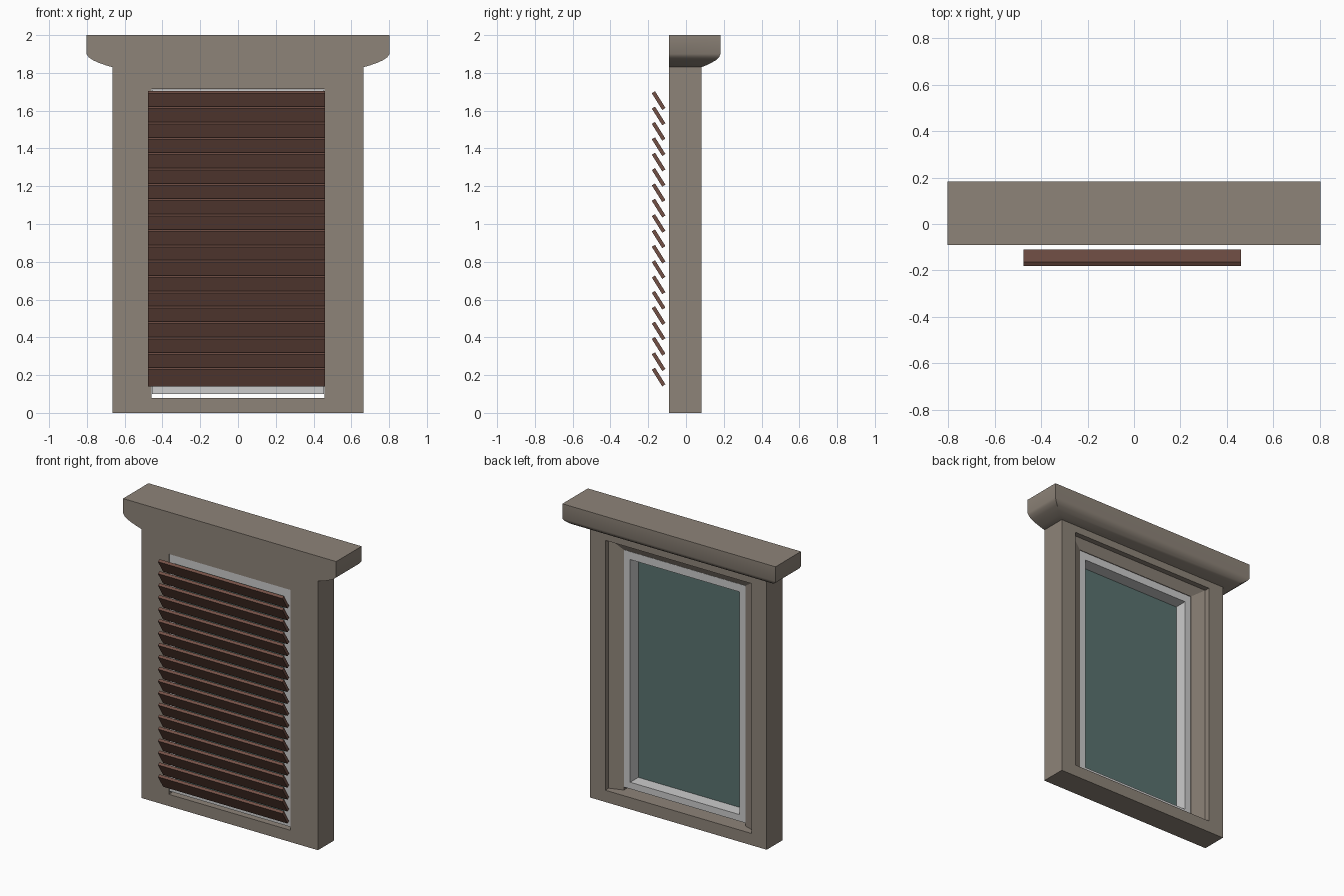
import bpy, bmesh, math
from mathutils import Matrix

if "Cube" in bpy.data.objects:
    bpy.data.objects.remove(bpy.data.objects["Cube"])


def material(name, rgb):
    m = bpy.data.materials.new(name)
    m.diffuse_color = (*rgb, 1)
    m.use_nodes = True
    m.node_tree.nodes["Principled BSDF"].inputs["Base Color"].default_value = m.diffuse_color
    return m


STONE = material("stone", (0.27, 0.23, 0.19))
WOOD = material("brown_wood", (0.17, 0.08, 0.06))
GLASS = material("tinted_glass", (0.10, 0.17, 0.16))


def finish(name, bm, mat=None):
    bmesh.ops.recalc_face_normals(bm, faces=bm.faces[:])
    me = bpy.data.meshes.new(name)
    bm.to_mesh(me)
    bm.free()
    ob = bpy.data.objects.new(name, me)
    bpy.context.collection.objects.link(ob)
    if mat:
        me.materials.append(mat)
    return ob


def loft(name, rings, closed, mat=None):
    """Bridge four-cornered rings; close into a frame or cap the ends."""
    bm = bmesh.new()
    loops = [[bm.verts.new(p) for p in r] for r in rings]
    pairs = list(zip(loops, loops[1:]))
    if closed:
        pairs.append((loops[-1], loops[0]))
    else:
        bm.faces.new(loops[0])
        bm.faces.new(loops[-1])
    for a, b in pairs:
        for i in range(4):
            j = (i + 1) % 4
            bm.faces.new((a[i], a[j], b[j], b[i]))
    return finish(name, bm, mat)


def upright(hx, z0, z1, y):
    return [(-hx, y, z0), (hx, y, z0), (hx, y, z1), (-hx, y, z1)]


def box(name, centre, size, mat=None, tilt=0.0):
    bm = bmesh.new()
    bmesh.ops.create_cube(bm, size=1)
    bmesh.ops.transform(bm, verts=bm.verts,
                        matrix=Matrix.Rotation(tilt, 4, 'X') @ Matrix.Diagonal((*size, 1)))
    ob = finish(name, bm, mat)
    ob.location = centre
    return ob


# Wall surround: front opening, inner reveal, splayed rebate at the back
loft("wall_surround", [
    upright(0.665, 0, 1.83, -0.09),
    upright(0.458, 0.08, 1.715, -0.09),
    upright(0.458, 0.08, 1.715, 0.015),
    upright(0.55, 0.08, 1.78, 0.045),
    upright(0.55, 0.08, 1.78, 0.082),
    upright(0.665, 0, 1.83, 0.082)], True, STONE)

# Crown moulding: flares on both sides and the back, flush on the front
profile = [(0, 1.83), (0.25, 1.84), (0.5, 1.852), (0.75, 1.867),
           (0.92, 1.883), (1, 1.9), (1, 2.0)]
rings = []
for f, z in profile:
    x, y = 0.665 + 0.137 * f, 0.082 + 0.101 * f
    rings.append([(-x, -0.09, z), (x, -0.09, z), (x, y, z), (-x, y, z)])
crown = loft("crown_moulding", rings, False, STONE)
bpy.context.view_layer.objects.active = crown
crown.select_set(True)
bpy.ops.object.shade_smooth_by_angle(angle=math.radians(35))

# Window frame and glass pane
loft("window_frame", [
    upright(0.456, 0.10, 1.713, -0.085),
    upright(0.411, 0.145, 1.66, -0.085),
    upright(0.411, 0.145, 1.66, 0.013),
    upright(0.456, 0.10, 1.713, 0.013)], True)
box("glass_pane", (0, -0.078, 0.9025), (0.824, 0.008, 1.517), GLASS)

# Tilted shutter slats
slat = box("shutter_slats", (-0.0075, -0.145, 0.19), (0.937, 0.02, 0.104),
           WOOD, math.radians(32))
arr = slat.modifiers.new("slat_rows", 'ARRAY')
arr.count = 19
arr.use_relative_offset = False
arr.use_constant_offset = True
arr.constant_offset_displace = (0, 0, 0.0813)
